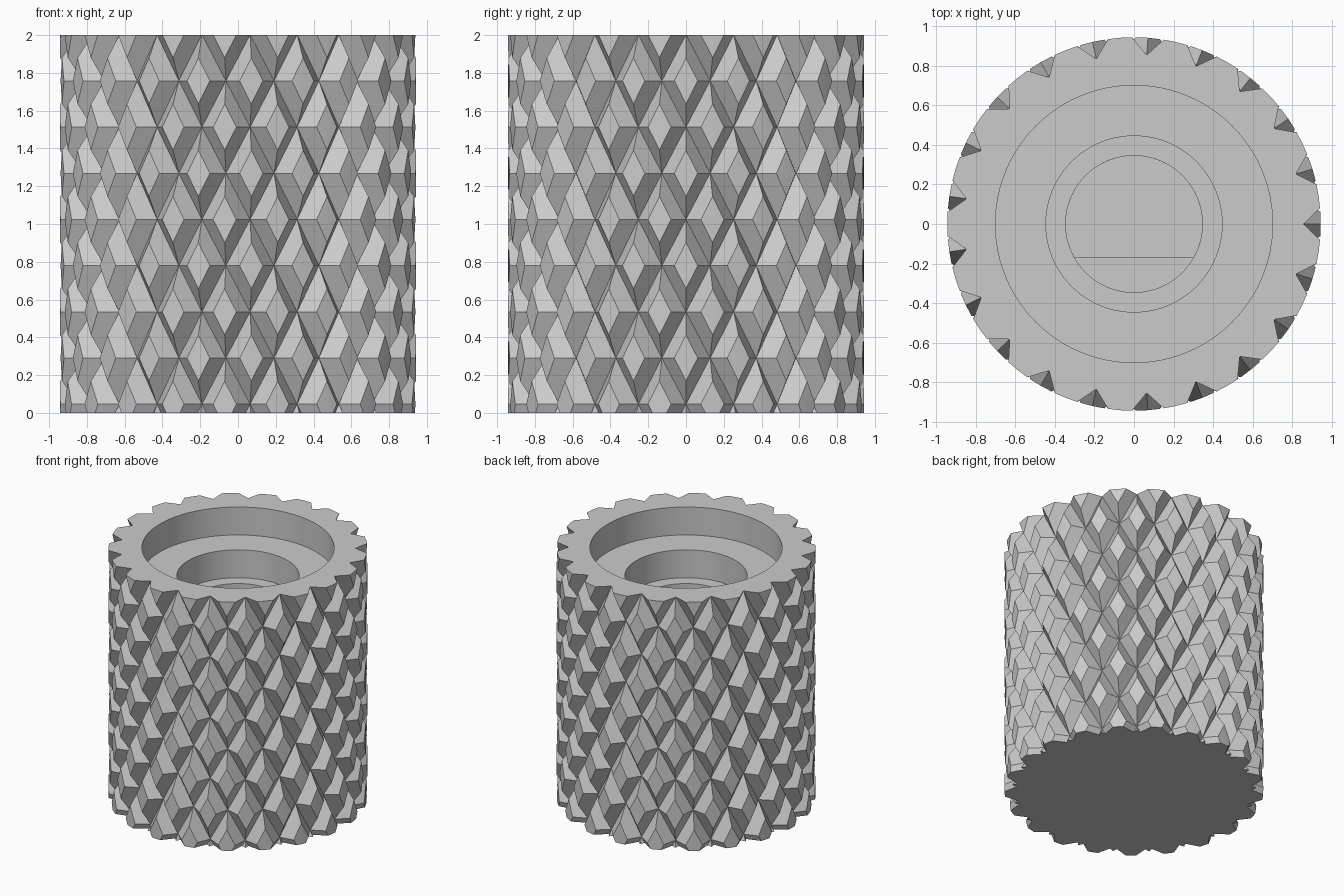
import bpy, bmesh, math

cube = bpy.data.objects.get("Cube")
if cube:
    bpy.data.objects.remove(cube, do_unlink=True)

HEIGHT = 2.0
OUTER, PEAK, VALLEY = 0.943, 1.028, 0.857   # barrel, sharp tip and groove radii
COLUMNS = 21
ROW_START, ROW_STEP, ROWS = 0.046, 0.2445, 11

grey = bpy.data.materials.new("plain grey")
grey.use_nodes = True
colour = (0.6, 0.6, 0.6, 1)
grey.diffuse_color = colour
grey.node_tree.nodes["Principled BSDF"].inputs["Base Color"].default_value = colour


def make_object(name, bm):
    bmesh.ops.recalc_face_normals(bm, faces=bm.faces)
    mesh = bpy.data.meshes.new(name)
    bm.to_mesh(mesh)
    bm.free()
    mesh.materials.append(grey)
    obj = bpy.data.objects.new(name, mesh)
    bpy.context.collection.objects.link(obj)
    return obj


def arc(radius, count, start=0.0, sweep=math.tau):
    """Points along an arc; a full circle leaves out the repeated end."""
    steps = count if sweep == math.tau else count - 1
    angles = [start + sweep * i / steps for i in range(count)]
    return [(radius * math.cos(a), radius * math.sin(a)) for a in angles]


def prism(name, outline, z0, z1):
    bm = bmesh.new()
    low = [bm.verts.new((x, y, z0)) for x, y in outline]
    high = [bm.verts.new((x, y, z1)) for x, y in outline]
    bm.faces.new(low)
    bm.faces.new(high)
    n = len(outline)
    for i in range(n):
        k = (i + 1) % n
        bm.faces.new((low[i], low[k], high[k], high[i]))
    return make_object(name, bm)


def knurl(name):
    """Staggered pointed diamonds wrapped around a column."""
    bm = bmesh.new()
    n = COLUMNS * 2
    rings = []
    for j in range(ROWS):
        ring = []
        for i in range(n):
            r = VALLEY if (i + j) % 2 else PEAK
            a = math.tau * i / n
            z = ROW_START + (j - 1) * ROW_STEP
            ring.append(bm.verts.new((r * math.cos(a), r * math.sin(a), z)))
        rings.append(ring)
    for j in range(ROWS - 1):
        for i in range(n):
            k = (i + 1) % n
            a, b = rings[j][i], rings[j][k]
            c, d = rings[j + 1][k], rings[j + 1][i]
            # Split each cell along its groove
            if (i + j) % 2:
                bm.faces.new((a, b, c))
                bm.faces.new((a, c, d))
            else:
                bm.faces.new((a, b, d))
                bm.faces.new((b, c, d))
    # Fan caps
    for ring in (rings[0], rings[-1]):
        centre = bm.verts.new((0, 0, ring[0].co.z))
        for i in range(n):
            bm.faces.new((ring[i], ring[(i + 1) % n], centre))
    return make_object(name, bm)


def cut(target, tool, operation):
    mod = target.modifiers.new(operation, "BOOLEAN")
    mod.operation = operation
    mod.solver = "EXACT"
    mod.object = tool
    bpy.context.view_layer.objects.active = target
    bpy.ops.object.modifier_apply(modifier=mod.name)
    bpy.data.objects.remove(tool, do_unlink=True)


# Knurled body, with the diamond tips trimmed to the barrel
body = knurl("knurled_knob")
cut(body, prism("barrel_trim", arc(OUTER, COLUMNS * 4), 0, HEIGHT), "INTERSECT")

# Stepped round pockets, widest at the top
for radius, floor in ((0.70, 1.775), (0.445, 1.55), (0.345, 1.2)):
    cut(body, prism("pocket", arc(radius, 96), floor, HEIGHT + 0.1), "DIFFERENCE")

# Shaft socket with one flat side
flat = math.asin(0.17 / 0.345)
socket = prism("socket", arc(0.345, 64, -flat, math.pi + 2 * flat), 0.45, 1.3)
cut(body, socket, "DIFFERENCE")

bpy.ops.object.select_all(action="DESELECT")
body.select_set(True)
bpy.context.view_layer.objects.active = body
bpy.ops.object.shade_smooth_by_angle(angle=math.radians(15))
